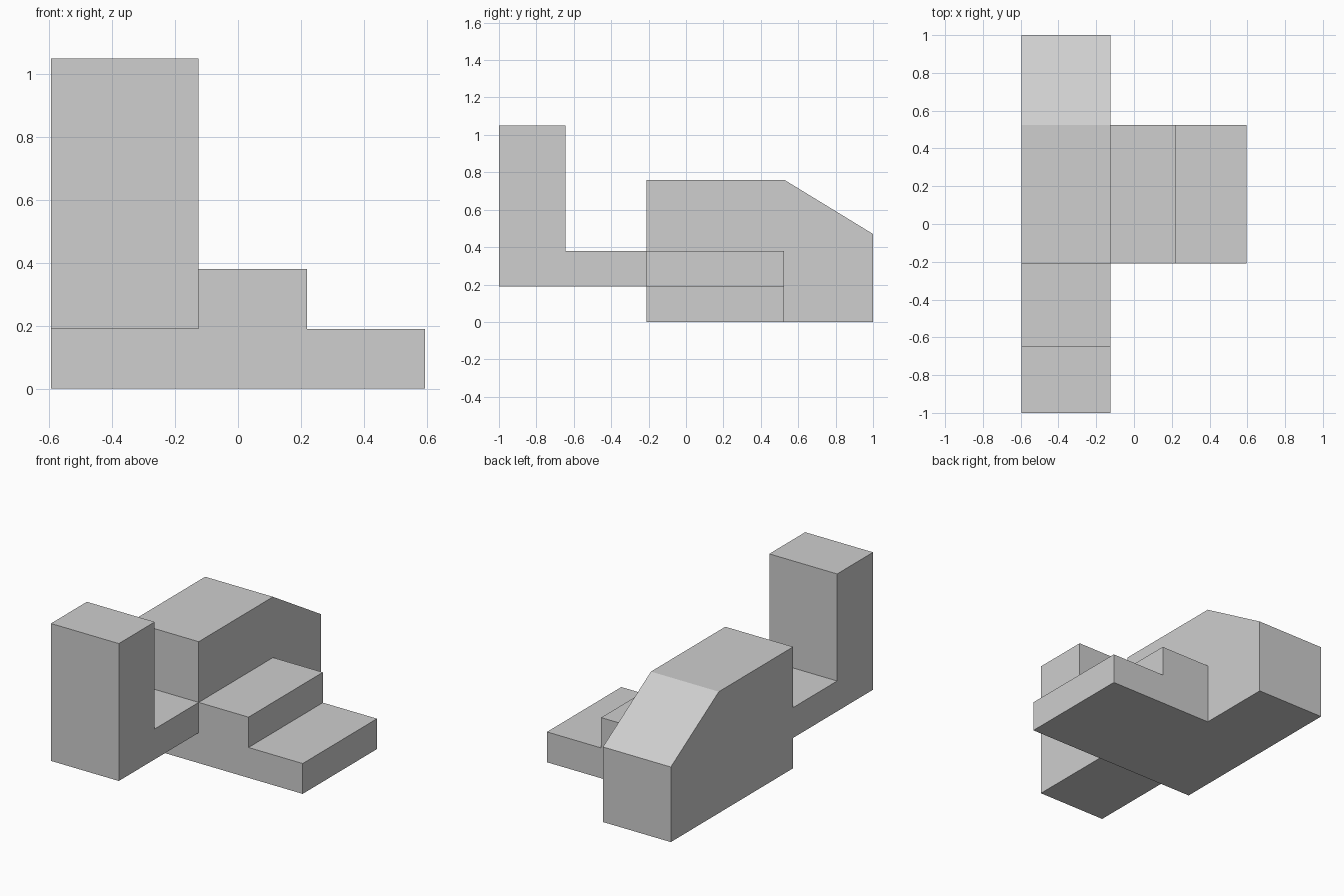
import bpy
import bmesh
from mathutils import Vector

cube = bpy.data.objects.get("Cube")
if cube:
    bpy.data.objects.remove(cube, do_unlink=True)

# One flat grey for the whole model
grey = bpy.data.materials.new("light_grey")
grey.use_nodes = True
color = (0.62, 0.62, 0.62, 1.0)
grey.diffuse_color = color
for node in grey.node_tree.nodes:
    if node.type == "BSDF_PRINCIPLED":
        node.inputs["Base Color"].default_value = color


def prism(name, points, depth):
    """Extrude a closed outline of points along the depth vector."""
    bm = bmesh.new()
    face = bm.faces.new([bm.verts.new(p) for p in points])
    result = bmesh.ops.extrude_face_region(bm, geom=[face], use_keep_orig=True)
    moved = [v for v in result["geom"] if isinstance(v, bmesh.types.BMVert)]
    bmesh.ops.translate(bm, verts=moved, vec=Vector(depth))
    bmesh.ops.recalc_face_normals(bm, faces=bm.faces)
    mesh = bpy.data.meshes.new(name)
    bm.to_mesh(mesh)
    bm.free()
    mesh.materials.append(grey)
    obj = bpy.data.objects.new(name, mesh)
    bpy.context.collection.objects.link(obj)
    return obj


# Shared levels and edges
LEFT, WALL, RIGHT = -0.595, -0.125, 0.595
FRONT, BACK = -0.21, 0.525
LOW, MID = 0.19, 0.38

# Main body with sloped back, raised front arm and upright tower (side outline)
side = [(FRONT, 0), (FRONT, LOW), (-1, LOW), (-1, 1.05), (-0.645, 1.05),
        (-0.645, MID), (FRONT, MID), (FRONT, 0.76), (BACK, 0.76),
        (1, 0.47), (1, 0)]
prism("body_with_tower", [(LEFT, y, z) for y, z in side], (WALL - LEFT, 0, 0))

# Two wide steps beside the body (front outline)
steps = [(WALL, 0), (WALL, MID), (0.22, MID), (0.22, LOW), (RIGHT, LOW), (RIGHT, 0)]
prism("side_steps", [(x, FRONT, z) for x, z in steps], (0, BACK - FRONT, 0))
